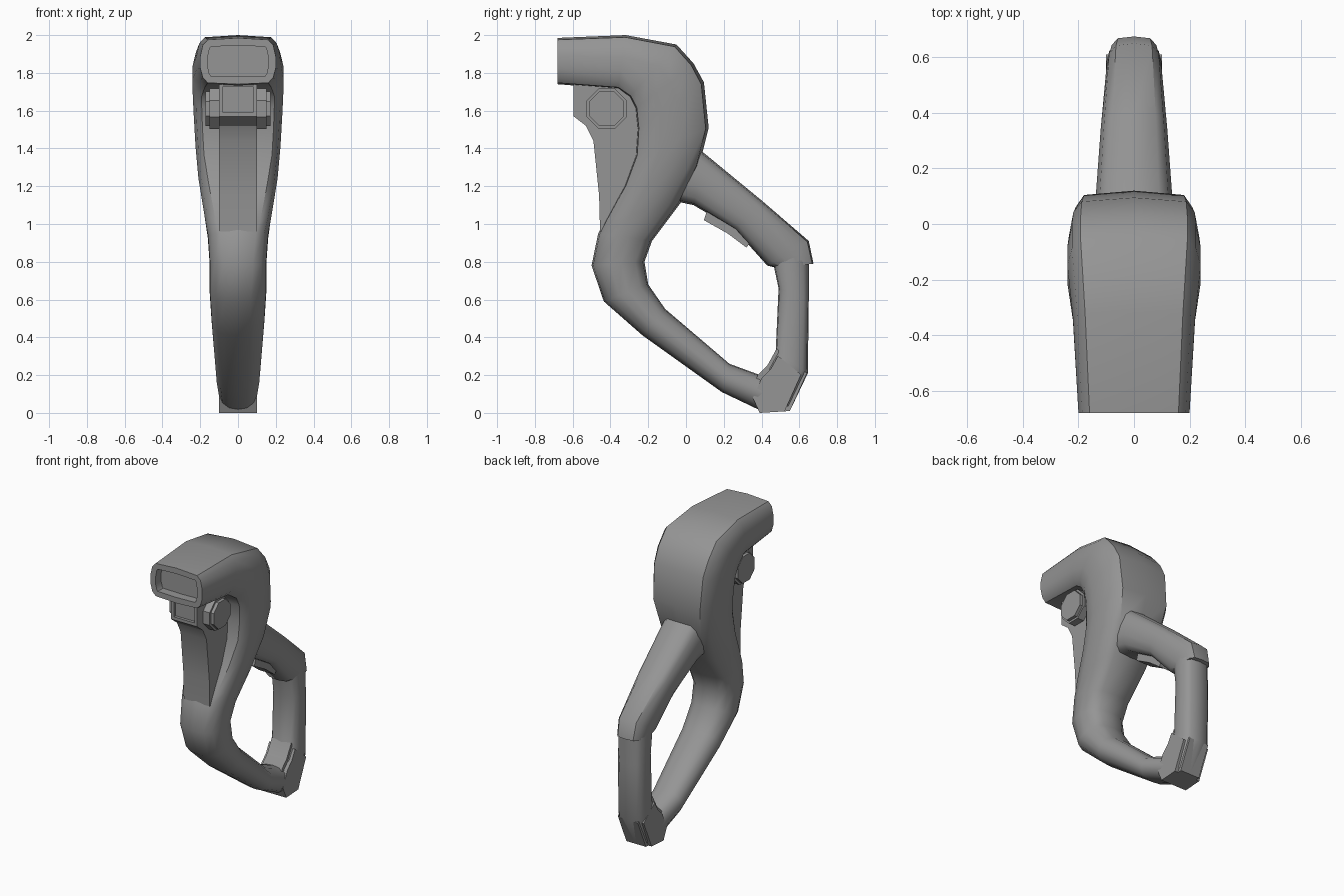
import bpy, bmesh, math
from mathutils import Vector, Matrix

if "Cube" in bpy.data.objects:
    bpy.data.objects.remove(bpy.data.objects["Cube"])

grey = bpy.data.materials.new("mid grey")
grey.use_nodes = True
colour = (0.3, 0.3, 0.3, 1)
grey.diffuse_color = colour
grey.node_tree.nodes["Principled BSDF"].inputs["Base Color"].default_value = colour


def finish(bm, name, angle=40):
    bmesh.ops.recalc_face_normals(bm, faces=bm.faces)
    mesh = bpy.data.meshes.new(name)
    bm.to_mesh(mesh)
    bm.free()
    mesh.materials.append(grey)
    ob = bpy.data.objects.new(name, mesh)
    bpy.context.collection.objects.link(ob)
    bpy.ops.object.select_all(action="DESELECT")
    ob.select_set(True)
    bpy.context.view_layer.objects.active = ob
    if angle:
        bpy.ops.object.shade_smooth_by_angle(angle=math.radians(angle))
    return ob


# Cross-sections: (share of half width, share of the way from inner to outer edge)
BOXY = [(0, 1), (.8, .96), (.93, .85), (1, .6), (1, .35), (.93, .14), (.8, .03), (0, 0)]
ROUND = [(0, 1), (.5, .97), (.85, .82), (1, .55), (.98, .35), (.8, .14), (.45, .03), (0, 0)]


def loft(outer, inner, widths, blend):
    """Loft rings between an outer and an inner side profile."""
    bm = bmesh.new()
    rings = []
    for i, (o, n, w) in enumerate(zip(outer, inner, widths)):
        o, n = Vector((0, *o)), Vector((0, *n))
        t = blend(i)
        half = [(a + (c - a) * t, b + (d - b) * t)
                for (a, b), (c, d) in zip(BOXY, ROUND)]
        full = half + [(-u, v) for u, v in half[-2:0:-1]]
        rings.append([bm.verts.new(n.lerp(o, v) + Vector((u * w, 0, 0))) for u, v in full])
    count = len(rings[0])
    for a, b in zip(rings, rings[1:]):
        for k in range(count):
            m = (k + 1) % count
            bm.faces.new((a[k], a[m], b[m], b[k]))
    first = bm.faces.new(rings[0])
    bm.faces.new(rings[-1])
    bmesh.ops.recalc_face_normals(bm, faces=bm.faces)
    return bm, first


def plate(profile, width):
    """Extrude a side profile symmetrically across x."""
    bm = bmesh.new()
    face = bm.faces.new([bm.verts.new((-width, y, z)) for y, z in profile])
    new = bmesh.ops.extrude_face_region(bm, geom=[face])["geom"]
    moved = [v for v in new if isinstance(v, bmesh.types.BMVert)]
    bmesh.ops.translate(bm, verts=moved, vec=(2 * width, 0, 0))
    bmesh.ops.recalc_face_normals(bm, faces=bm.faces)
    return bm


def recess(bm, face, rim, depth):
    """Inset a face that looks forward and push it back."""
    bmesh.ops.inset_individual(bm, faces=[face], thickness=rim)
    new = bmesh.ops.extrude_face_region(bm, geom=[face])["geom"]
    moved = [v for v in new if isinstance(v, bmesh.types.BMVert)]
    bmesh.ops.translate(bm, verts=moved, vec=(0, depth, 0))
    bmesh.ops.delete(bm, geom=[face], context="FACES")


# Main body with hollow mouth
outer = [(-.68, 1.985), (-.32, 2), (-.05, 1.95), (.04, 1.85), (.095, 1.75), (.12, 1.51),
         (.07, 1.31), (-.03, 1.11), (-.18, .91), (-.22, .8), (-.2, .68), (-.11, .55),
         (.23, .26), (.42, .19)]
inner = [(-.68, 1.74), (-.36, 1.715), (-.3, 1.67), (-.27, 1.61), (-.26, 1.5), (-.27, 1.36),
         (-.33, 1.2), (-.43, 1.02), (-.465, .95), (-.5, .78), (-.435, .59), (-.23, .41),
         (.19, .11), (.4, .01)]
widths = [.2, .22, .24, .24, .235, .225, .21, .18, .16, .15, .15, .14, .115, .1]
body, mouth = loft(outer, inner, widths, lambda i: min(1, max(0, (i - 5) / 5)))
recess(body, mouth, .04, .06)
finish(body, "body")

# Upper handle arm
outer = [(-.02, 1.47), (.09, 1.38), (.4, 1.125), (.65, .91), (.675, .79)]
inner = [(-.1, 1.13), (.04, 1.1), (.26, .97), (.43, .78), (.49, .765)]
arm, _ = loft(outer, inner, [.15, .14, .12, .1, .09], lambda i: .5)
finish(arm, "handle_arm")

# Rear grip and its foot
outer = [(.65, .86), (.65, .6), (.645, .21), (.55, .01)]
inner = [(.46, .8), (.49, .66), (.475, .33), (.43, .25)]
grip, _ = loft(outer, inner, [.095, .1, .1, .1], lambda i: .5)
finish(grip, "rear_grip")
foot = plate([(.43, .25), (.38, .2), (.34, .11), (.39, 0), (.55, .01), (.64, .21), (.48, .34)], .1)
sides = [e for e in foot.edges if len({round(v.co.x, 3) for v in e.verts}) == 1
         and min(v.co.z for v in e.verts) > .005]
bmesh.ops.bevel(foot, geom=sides, offset=.025, segments=2, affect="EDGES")
finish(foot, "grip_foot")

# Front insert with a recessed catch
insert = plate([(-.595, 1.75), (-.595, 1.57), (-.53, 1.52), (-.49, 1.44), (-.46, 1.15),
                (-.455, .96), (-.38, .96), (-.2, 1.3), (-.2, 1.75)], .1)
insert.faces.ensure_lookup_table()
front = min(insert.faces, key=lambda f: f.calc_center_median().y)
recess(insert, front, .03, .02)
finish(insert, "front_insert", 25)

# Octagonal pivot bolts
for side, name in ((1, "left"), (-1, "right")):
    for part, radius, reach in (("flange", .115, .15), ("cap", .1, .172)):
        bm = bmesh.new()
        turn = (Matrix.Translation((side * reach / 2, -.42, 1.61))
                @ Matrix.Rotation(math.pi / 2, 4, "Y")
                @ Matrix.Rotation(math.pi / 8, 4, "Z"))
        bmesh.ops.create_cone(bm, cap_ends=True, segments=8, radius1=radius,
                              radius2=radius, depth=reach, matrix=turn)
        finish(bm, f"{name}_bolt_{part}", 0)

# Small lever under the arm
finish(plate([(.12, 1.1), (.095, 1.02), (.22, .95), (.32, .875), (.36, .93)], .06), "lever", 0)
